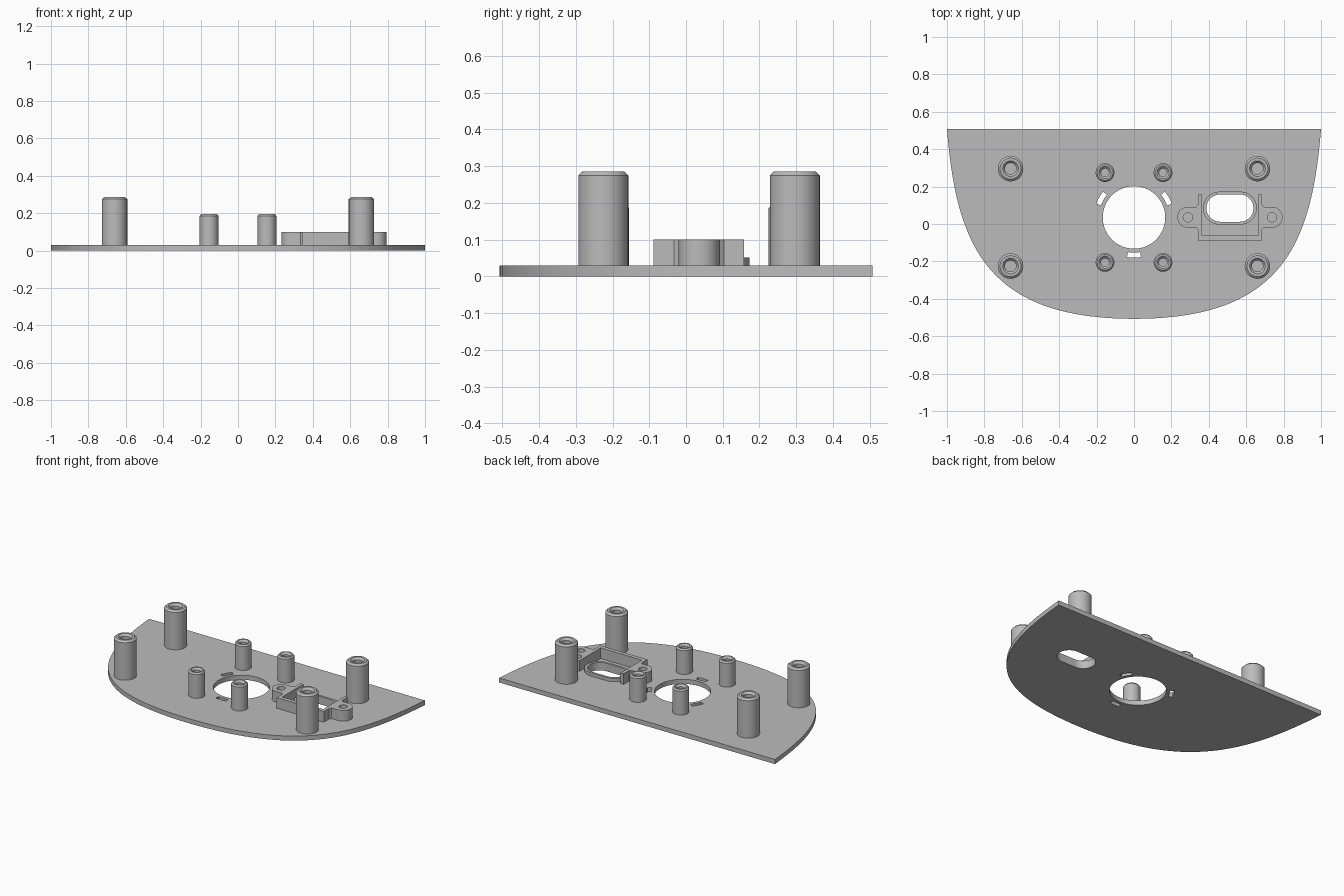
import bpy, bmesh, math
from math import cos, sin, pi, radians

if "Cube" in bpy.data.objects:
    bpy.data.objects.remove(bpy.data.objects["Cube"])

grey = bpy.data.materials.new("plain grey")
grey.diffuse_color = (0.5, 0.5, 0.5, 1)
grey.use_nodes = True
grey.node_tree.nodes["Principled BSDF"].inputs["Base Color"].default_value = grey.diffuse_color


def finish(name, bm):
    bmesh.ops.remove_doubles(bm, verts=bm.verts, dist=0.0001)
    bmesh.ops.recalc_face_normals(bm, faces=bm.faces)
    me = bpy.data.meshes.new(name)
    bm.to_mesh(me)
    bm.free()
    me.materials.clear()
    me.materials.append(grey)
    ob = bpy.data.objects.new(name, me)
    bpy.context.collection.objects.link(ob)
    bpy.ops.object.select_all(action='DESELECT')
    ob.select_set(True)
    bpy.context.view_layer.objects.active = ob
    bpy.ops.object.shade_smooth_by_angle(angle=radians(30))
    return ob


def slab(name, loops, z0, z1):
    """Extruded flat shape: first loop is the outline, the rest are holes."""
    cu = bpy.data.curves.new(name + "_outline", 'CURVE')
    cu.dimensions = '2D'
    cu.fill_mode = 'BOTH'
    cu.extrude = (z1 - z0) / 2
    for pts in loops:
        sp = cu.splines.new('POLY')
        sp.points.add(len(pts) - 1)
        for p, (x, y) in zip(sp.points, pts):
            p.co = (x, y, 0, 1)
        sp.use_cyclic_u = True
    tmp = bpy.data.objects.new(name + "_outline", cu)
    bpy.context.collection.objects.link(tmp)
    dg = bpy.context.evaluated_depsgraph_get()
    me = bpy.data.meshes.new_from_object(tmp.evaluated_get(dg))
    bm = bmesh.new()
    bm.from_mesh(me)
    bmesh.ops.translate(bm, verts=bm.verts, vec=(0, 0, (z0 + z1) / 2))
    bpy.data.objects.remove(tmp)
    bpy.data.curves.remove(cu)
    bpy.data.meshes.remove(me)
    return finish(name, bm)


def arc(cx, cy, r, a0, a1, n=24):
    return [(cx + r * cos(radians(a0 + (a1 - a0) * i / n)),
             cy + r * sin(radians(a0 + (a1 - a0) * i / n))) for i in range(n + 1)]


def circle(cx, cy, r, n=48):
    return arc(cx, cy, r, 0, 360, n)[:-1]


def stadium(cx, cy, w, h):
    r, d = h / 2, (w - h) / 2
    return arc(cx + d, cy, r, -90, 90) + arc(cx - d, cy, r, 90, 270)


def post(name, x, y, profile, n=48):
    """Turned post with a blind screw hole."""
    bm = bmesh.new()
    vs = [bm.verts.new((x + r, y, z)) for r, z in profile]
    es = [bm.edges.new(p) for p in zip(vs, vs[1:])]
    bmesh.ops.spin(bm, geom=vs + es, cent=(x, y, 0), axis=(0, 0, 1),
                   angle=2 * pi, steps=n, use_merge=False)
    return finish(name, bm)


# Base plate: straight back edge, curved front, with cut-outs
T = 0.03
P = [(1, 0.507), (0.95, -0.1), (0.8, -0.507), (0, -0.507)]
half = []
for i in range(41):
    t = i / 40
    w = ((1 - t) ** 3, 3 * t * (1 - t) ** 2, 3 * t * t * (1 - t), t ** 3)
    half.append(tuple(sum(k * p[a] for k, p in zip(w, P)) for a in (0, 1)))
outline = half + [(-x, y) for x, y in half[-2::-1]]
HY = 0.035
slots = [arc(0, HY, 0.215, a - 10, a + 10, 8) + arc(0, HY, 0.188, a + 10, a - 10, 8)
         for a in (30, 150, 270)]
CX, CY = 0.513, 0.085
oval = stadium(CX, CY, 0.252, 0.146)
slab("base_plate", [outline, circle(0, HY, 0.167, 72), oval] + slots, 0, T)

# Raised lip around the oval opening
slab("oval_lip", [stadium(CX, CY, 0.288, 0.176), oval], T - 0.001, 0.052)

# U-shaped connector bracket with two screw ears
EX, EY, ER = 0.225, 0.036, 0.056
right = [(0.149, -0.062), (0.149, 0.158), (0.171, 0.158), (0.171, 0.104), (0.18, EY + ER)]
right += arc(EX, EY, ER, 90, -90) + [(0.18, EY - ER), (0.171, -0.032), (0.171, -0.088)]
u_shape = [(CX + x, y) for x, y in right] + [(CX - x, y) for x, y in right[::-1]]
ears = [circle(CX + s * EX, EY, 0.025, 32) for s in (-1, 1)]
slab("connector_bracket", [u_shape] + ears, T - 0.001, 0.1)

# Tall outer posts and short inner posts
B = T - 0.001
tall = [(0.068, B), (0.068, 0.275), (0.056, 0.286), (0.042, 0.286),
        (0.03, 0.272), (0.03, 0.05), (0, 0.05)]
short = [(0.05, B), (0.05, 0.186), (0.042, 0.195), (0.033, 0.195),
         (0.021, 0.183), (0.021, 0.05), (0, 0.05)]
for side, s in (("left", -1), ("right", 1)):
    for end, yt, ys in (("front", -0.225, -0.205), ("back", 0.296, 0.275)):
        post(f"tall_post_{end}_{side}", s * 0.66, yt, tall)
        post(f"short_post_{end}_{side}", s * 0.155, ys, short)
